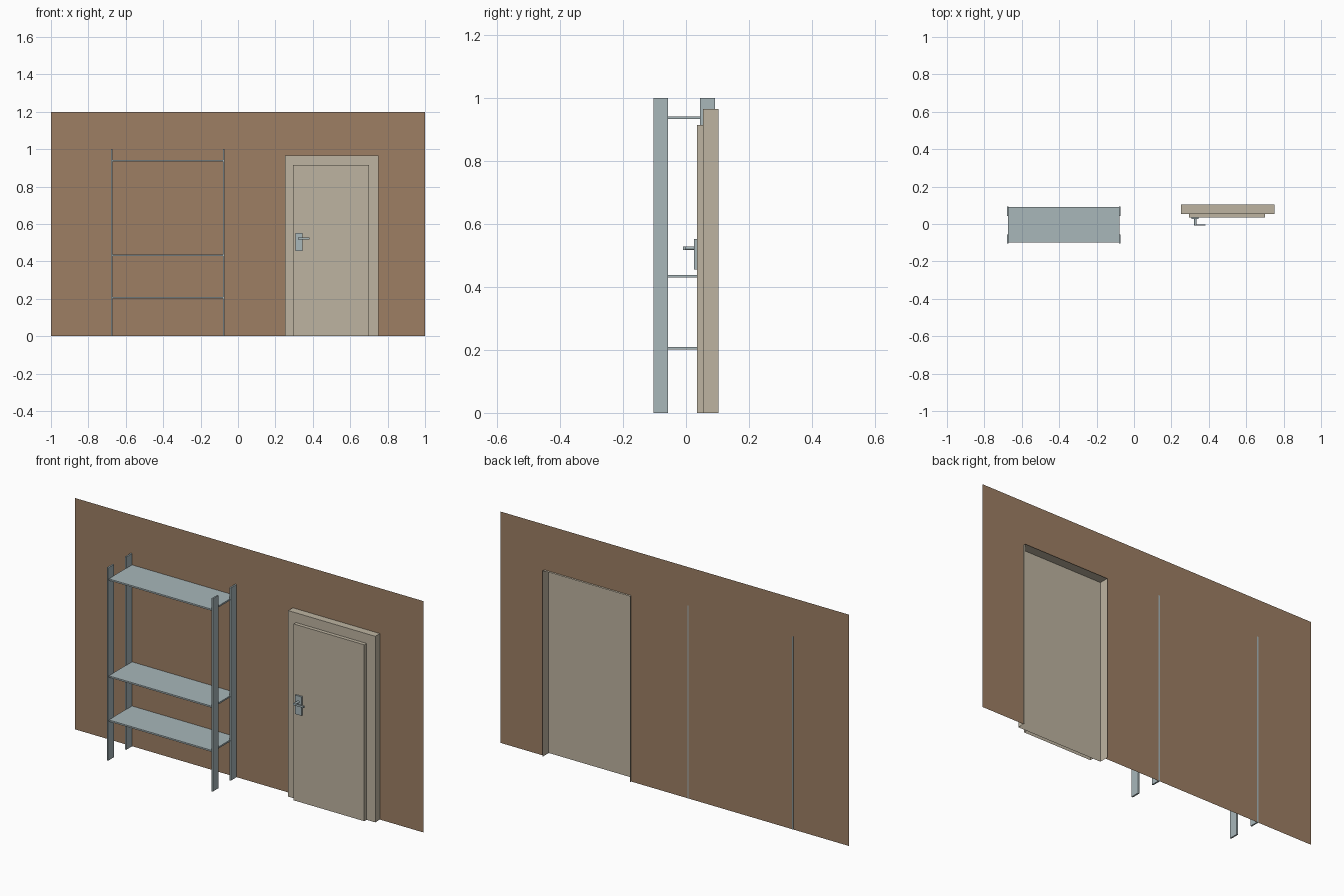
import bpy, bmesh, math
from mathutils import Matrix, Vector

if "Cube" in bpy.data.objects:
    bpy.data.objects.remove(bpy.data.objects["Cube"])


def material(name, rgb):
    # sRGB 0-255 to linear
    lin = [((c / 255 + 0.055) / 1.055) ** 2.4 for c in rgb]
    m = bpy.data.materials.new(name)
    m.diffuse_color = (*lin, 1.0)
    m.use_nodes = True
    m.node_tree.nodes["Principled BSDF"].inputs["Base Color"].default_value = m.diffuse_color
    return m


BROWN = material("brown wall", (158, 127, 100))
BEIGE = material("beige door", (190, 180, 161))
STEEL = material("grey steel", (168, 183, 186))


def finish(name, bm, mat):
    me = bpy.data.meshes.new(name)
    bm.to_mesh(me)
    bm.free()
    me.materials.append(mat)
    ob = bpy.data.objects.new(name, me)
    bpy.context.collection.objects.link(ob)
    return ob


def box(name, x, y, z, mat, open_dirs=()):
    """Box from (min, max) ranges; faces looking along open_dirs are removed."""
    bm = bmesh.new()
    bmesh.ops.create_cube(bm, size=1)
    for v in bm.verts:
        v.co = [r[0] + (c + 0.5) * (r[1] - r[0]) for c, r in zip(v.co, (x, y, z))]
    bm.normal_update()
    gone = [f for f in bm.faces if any(f.normal.dot(Vector(d)) > 0.9 for d in open_dirs)]
    bmesh.ops.delete(bm, geom=gone, context='FACES')
    return finish(name, bm, mat)


# Wall: a single sheet with the doorway left open
WALL_Y = 0.092
bm = bmesh.new()
outline = [(-1, 0), (0.25, 0), (0.25, 0.965), (0.75, 0.965),
           (0.75, 0), (1, 0), (1, 1.2), (-1, 1.2)]
bm.faces.new([bm.verts.new((x, WALL_Y, z)) for x, z in outline])
finish("wall", bm, BROWN)

# Door frame and door leaf: shells open at the back and bottom
OPEN = ((0, 1, 0), (0, 0, -1))
box("door_frame", (0.25, 0.75), (0.054, 0.104), (0, 0.965), BEIGE, OPEN)
box("door_leaf", (0.295, 0.70), (0.035, 0.054), (0, 0.915), BEIGE, OPEN)

# Door handle: plate, round stem and lever
box("handle_plate", (0.308, 0.346), (0.026, 0.035), (0.455, 0.553), STEEL)
bm = bmesh.new()
bmesh.ops.create_cone(bm, cap_ends=True, segments=12, radius1=0.006, radius2=0.006,
                      depth=0.034,
                      matrix=Matrix.Translation((0.328, 0.009, 0.523))
                      @ Matrix.Rotation(math.pi / 2, 4, 'X'))
finish("handle_stem", bm, STEEL)
box("handle_lever", (0.322, 0.383), (-0.009, -0.002), (0.518, 0.528), STEEL)

# Shelf posts: four flat uprights
for side, x in (("left", -0.676), ("right", -0.076)):
    for end, y in (("front", (-0.104, -0.057)), ("back", (0.044, WALL_Y + 0.0005))):
        box(f"shelf_post_{end}_{side}", (x - 0.004, x + 0.004), y, (0, 1.0), STEEL)

# Shelf boards
for name, z in (("low", 0.201), ("middle", 0.43), ("top", 0.933)):
    box(f"shelf_board_{name}", (-0.674, -0.078), (-0.098, 0.0915), (z, z + 0.008), STEEL)
